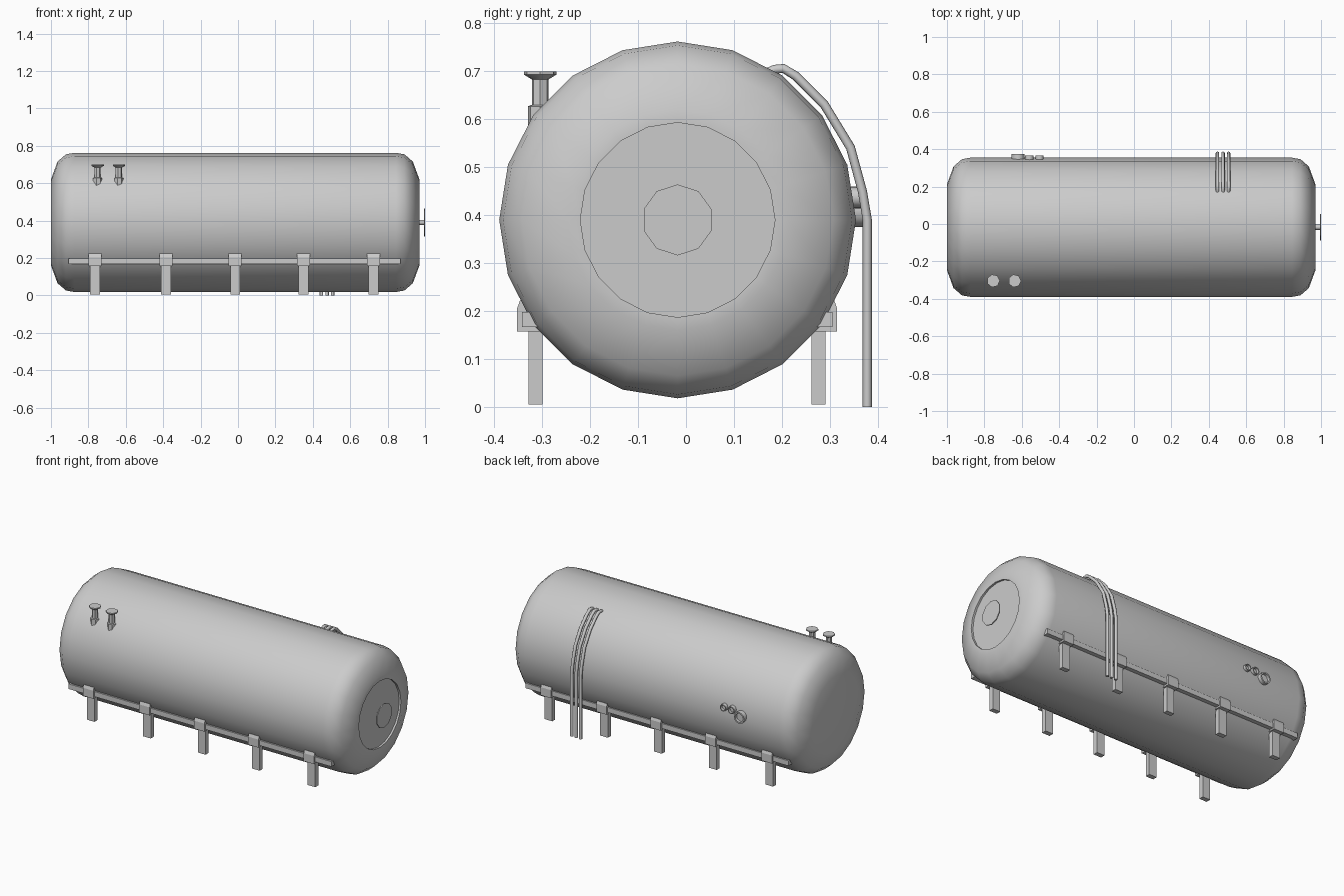
import bpy, bmesh, math
from mathutils import Vector, Matrix

if "Cube" in bpy.data.objects:
    bpy.data.objects.remove(bpy.data.objects["Cube"])

CY, CZ = -0.0175, 0.39          # tank axis

grey = bpy.data.materials.new("plain grey")
grey.diffuse_color = (0.6, 0.6, 0.6, 1)
grey.use_nodes = True
grey.node_tree.nodes["Principled BSDF"].inputs["Base Color"].default_value = grey.diffuse_color


def finish(name, bm, smooth=None):
    bmesh.ops.recalc_face_normals(bm, faces=bm.faces)
    me = bpy.data.meshes.new(name)
    bm.to_mesh(me)
    bm.free()
    ob = bpy.data.objects.new(name, me)
    bpy.context.collection.objects.link(ob)
    me.materials.append(grey)
    if smooth:
        bpy.ops.object.select_all(action='DESELECT')
        ob.select_set(True)
        bpy.context.view_layer.objects.active = ob
        bpy.ops.object.shade_smooth_by_angle(angle=math.radians(smooth))
    return ob


def lathe(name, profile, sides, loc, axis, smooth=None):
    """Closed turned part from (height, radius) points along an axis."""
    rot = {'X': Matrix.Rotation(math.pi / 2, 4, 'Y'),
           'Y': Matrix.Rotation(-math.pi / 2, 4, 'X'),
           'Z': Matrix.Identity(4)}[axis]
    bm = bmesh.new()
    rings = []
    for h, r in profile:
        rings.append([bm.verts.new((r * math.cos(2 * math.pi * i / sides),
                                    r * math.sin(2 * math.pi * i / sides), h))
                      for i in range(sides)])
    for a, b in zip(rings, rings[1:]):
        for i in range(sides):
            j = (i + 1) % sides
            bm.faces.new((a[i], a[j], b[j], b[i]))
    bm.faces.new(rings[0])
    bm.faces.new(rings[-1])
    bm.transform(Matrix.Translation(loc) @ rot)
    return finish(name, bm, smooth)


def extrude_x(name, section, x0, x1):
    """Extrude a (y, z) outline along x."""
    bm = bmesh.new()
    f = bm.faces.new([bm.verts.new((x0, y, z)) for y, z in section])
    ext = bmesh.ops.extrude_face_region(bm, geom=[f])
    bmesh.ops.translate(bm, vec=(x1 - x0, 0, 0),
                        verts=[v for v in ext['geom'] if isinstance(v, bmesh.types.BMVert)])
    return finish(name, bm)


def rect(y0, y1, z0, z1):
    return [(y0, z0), (y1, z0), (y1, z1), (y0, z1)]


# Tank body with a shallow recessed hatch in the right end
lathe("tank", [(-1.0, 0.23), (-0.965, 0.325), (-0.92, 0.364), (-0.875, 0.372),
               (0.845, 0.372), (0.89, 0.364), (0.935, 0.325), (0.97, 0.23),
               (0.97, 0.203), (0.958, 0.203)], 20, (0, CY, CZ), 'X', 75)

# Round plate on a short stem
lathe("hatch_stem", [(0.95, 0.014), (0.996, 0.014)], 8, (0, CY, CZ), 'X', 50)
lathe("hatch_plate", [(0.994, 0.074), (1.0, 0.074)], 10, (0, CY, CZ), 'X')

# Rails, brackets and legs on both sides
leg_x = (-0.765, -0.385, -0.015, 0.35, 0.725)
for side in ("front", "back"):
    def m(section):
        return section if side == "front" else [(2 * CY - 0.002 - y, z) for y, z in section]
    extrude_x(side + "_rail", m(rect(-0.342, -0.28, 0.167, 0.198)), -0.905, 0.87)
    bracket = [(-0.352, 0.157), (-0.352, 0.206), (-0.345, 0.225), (-0.32, 0.228), (-0.3, 0.157)]
    for x in leg_x:
        extrude_x(side + "_bracket", m(bracket), x - 0.035, x + 0.035)
        extrude_x(side + "_leg", m(rect(-0.328, -0.299, 0.005, 0.17)), x - 0.026, x + 0.026)

# Two vent pipes with flanged caps
for x in (-0.752, -0.638):
    lathe("vent_pipe", [(0.54, 0.026), (0.627, 0.026), (0.63, 0.018), (0.683, 0.018),
                        (0.693, 0.035), (0.70, 0.035)], 7, (x, -0.304, 0), 'Z', 40)

# Open pipe sockets on the back
for x, z, r, y in ((-0.62, 0.41, 0.035, 0.375), (-0.56, 0.437, 0.023, 0.366),
                   (-0.505, 0.437, 0.021, 0.366)):
    lathe("back_socket", [(0.30, r), (y, r), (y, r * 0.75), (y - 0.016, r * 0.75)],
          12, (x, 0, z), 'Y', 40)

# Three hoses hanging over the back
path = [(0.165, 0.695), (0.185, 0.704), (0.203, 0.706), (0.229, 0.69), (0.288, 0.631),
        (0.343, 0.541), (0.368, 0.449), (0.378, 0.39), (0.378, 0.0)]
for x in (0.446, 0.476, 0.506):
    cu = bpy.data.curves.new("hose", 'CURVE')
    cu.dimensions = '3D'
    cu.bevel_depth = 0.0095
    cu.bevel_resolution = 2
    cu.use_fill_caps = True
    sp = cu.splines.new('POLY')
    sp.points.add(len(path) - 1)
    for p, (y, z) in zip(sp.points, path):
        p.co = (x, y, z, 1)
    ob = bpy.data.objects.new("hose", cu)
    bpy.context.collection.objects.link(ob)
    cu.materials.append(grey)
    bpy.ops.object.select_all(action='DESELECT')
    ob.select_set(True)
    bpy.context.view_layer.objects.active = ob
    bpy.ops.object.convert(target='MESH')
    bpy.ops.object.shade_smooth_by_angle(angle=math.radians(50))
